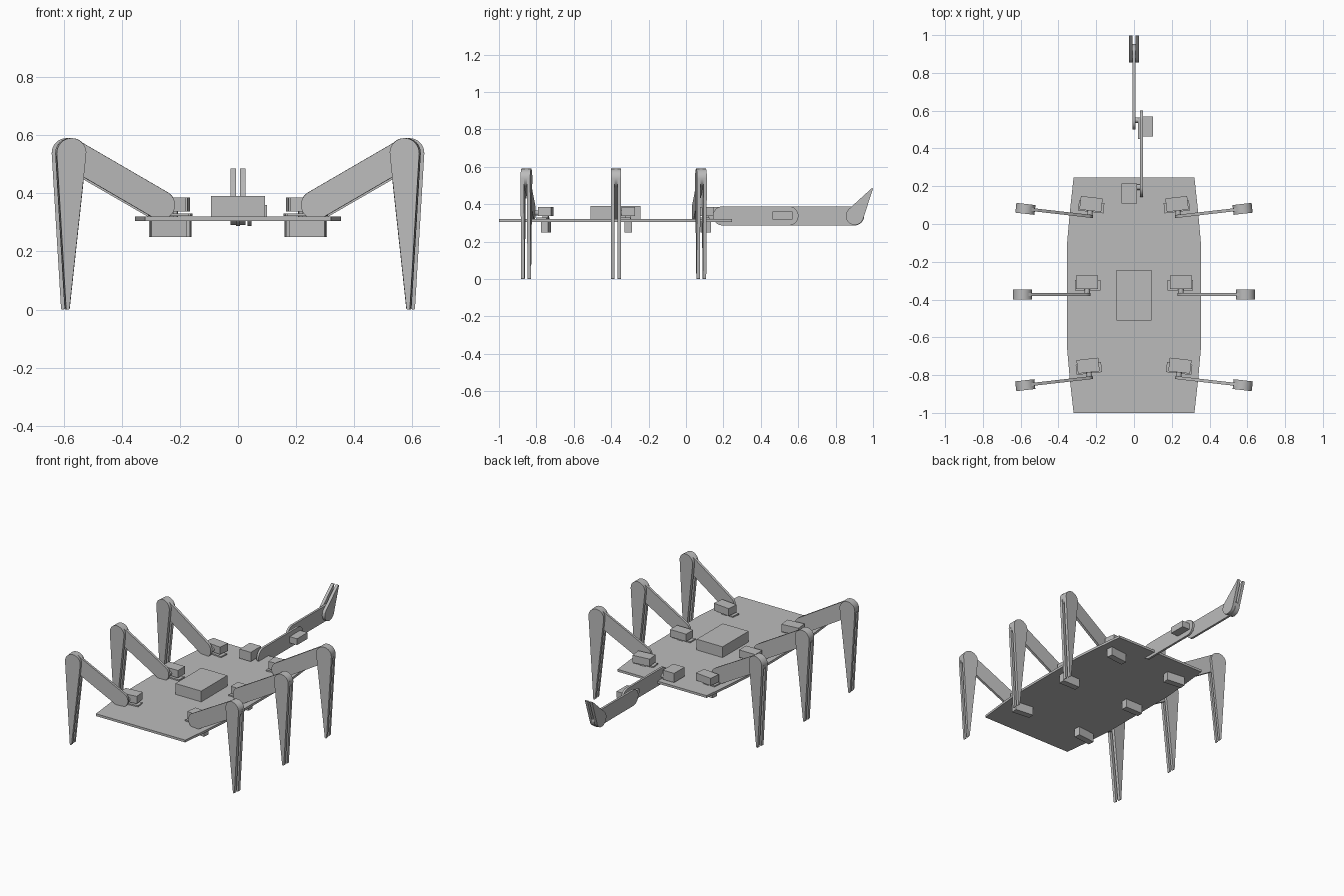
import bpy, bmesh, math
from mathutils import Matrix, Vector

cube = bpy.data.objects.get("Cube")
if cube:
    bpy.data.objects.remove(cube, do_unlink=True)

GREY = (0.5, 0.5, 0.5, 1)
mat = bpy.data.materials.new("plain grey")
mat.use_nodes = True
mat.diffuse_color = GREY
mat.node_tree.nodes["Principled BSDF"].inputs["Base Color"].default_value = GREY


def finish(name, bm, frame):
    bmesh.ops.transform(bm, matrix=frame, verts=bm.verts)
    bmesh.ops.recalc_face_normals(bm, faces=bm.faces)
    mesh = bpy.data.meshes.new(name)
    bm.to_mesh(mesh)
    bm.free()
    mesh.materials.append(mat)
    obj = bpy.data.objects.new(name, mesh)
    bpy.context.collection.objects.link(obj)
    bpy.ops.object.select_all(action='DESELECT')
    obj.select_set(True)
    bpy.context.view_layer.objects.active = obj
    bpy.ops.object.shade_smooth_by_angle(angle=math.radians(30))
    return obj


def prism(name, points, depth, frame=Matrix()):
    """Extrude a closed outline along a depth vector."""
    bm = bmesh.new()
    face = bm.faces.new([bm.verts.new(p) for p in points])
    new = bmesh.ops.extrude_face_region(bm, geom=[face])["geom"]
    verts = [v for v in new if isinstance(v, bmesh.types.BMVert)]
    bmesh.ops.translate(bm, vec=depth, verts=verts)
    return finish(name, bm, frame)


def box(name, lo, hi, frame=Matrix()):
    pts = [(lo[0], lo[1], lo[2]), (hi[0], lo[1], lo[2]),
           (hi[0], hi[1], lo[2]), (lo[0], hi[1], lo[2])]
    return prism(name, pts, (0, 0, hi[2] - lo[2]), frame)


def link(name, a, ra, b, rb, y0, y1, frame=Matrix()):
    """Flat bar in the XZ plane with a round end at a and at b."""
    dx, dz = b[0] - a[0], b[1] - a[1]
    ang = math.atan2(dz, dx)
    phi = math.acos((ra - rb) / math.hypot(dx, dz))
    pts = []
    for (cx, cz), r, start, sweep in ((a, ra, ang + phi, 2 * math.pi - 2 * phi),
                                      (b, rb, ang - phi, 2 * phi)):
        for i in range(17):
            t = start + sweep * i / 16
            pts.append((cx + r * math.cos(t), y0, cz + r * math.sin(t)))
    return prism(name, pts, (0, y1 - y0, 0), frame)


def disc(name, c, r, y0, y1, frame=Matrix()):
    pts = [(c[0] + r * math.cos(t * math.pi / 16), y0, c[1] + r * math.sin(t * math.pi / 16))
           for t in range(32)]
    return prism(name, pts, (0, y1 - y0, 0), frame)


# Body plate with slightly bowed sides, and the control box
side = [(0.32, -1.0), (0.34, -0.82), (0.355, -0.65), (0.355, -0.11), (0.34, 0.06), (0.32, 0.245)]
outline = side + [(-x, y) for x, y in reversed(side)]
prism("body_plate", [(x, y, 0.305) for x, y in outline], (0, 0, 0.015))
box("control_box", (-0.093, -0.51, 0.32), (0.093, -0.243, 0.39))

# Legs, each built around its hip motor and turned about it
HIP, KNEE, FOOT = (0.032, 0.36), (0.342, 0.539), (0.355, 0.006)
for place, x, y, turn in (("front", 0.243, -0.75, -6.5),
                          ("middle", 0.248, -0.309, 0),
                          ("rear", 0.2275, 0.106, 6.5)):
    for hand, sign in (("left", 1), ("right", -1)):
        f = (Matrix.Diagonal((sign, 1, 1, 1)) @ Matrix.Translation((x, y, 0))
             @ Matrix.Rotation(math.radians(turn), 4, 'Z'))
        tag = f"{place}_{hand}_"
        box(tag + "hip_motor", (-0.058, -0.036, 0.337), (0.058, 0.036, 0.385), f)
        box(tag + "hip_bracket", (-0.07, -0.042, 0.322), (0.065, 0.012, 0.33), f)
        disc(tag + "hip_pivot", (0, 0.354), 0.014, -0.058, -0.03, f)
        box(tag + "turn_motor", (-0.065, -0.02, 0.25), (0.058, 0.02, 0.305), f)
        box(tag + "turn_shaft", (-0.02, -0.015, 0.31), (0.02, 0.015, 0.34), f)
        link(tag + "upper_leg", HIP, 0.05, KNEE, 0.05, -0.073, -0.057, f)
        disc(tag + "knee_spacer", KNEE, 0.051, -0.073, -0.057, f)
        for part, y0, y1 in (("outer", -0.091, -0.073), ("inner", -0.057, -0.039)):
            link(tag + part + "_shin", KNEE, 0.051, FOOT, 0.006, y0, y1, f)

# Tail arm, laid out along local x and turned to run toward the back
f = Matrix.Rotation(math.radians(90), 4, 'Z')
Z = 0.338
ROOT, ELBOW, WRIST, TIP = (0.195, Z), (0.55, Z), (0.902, Z), (0.995, 0.482)
box("tail_root_motor", (0.108, -0.016, 0.325), (0.215, 0.065, 0.385), f)
disc("tail_root_pivot", ROOT, 0.014, -0.032, -0.01, f)
link("tail_lower_arm", ROOT, 0.051, ELBOW, 0.051, -0.047, -0.033, f)
box("tail_elbow_motor", (0.463, -0.1, 0.319), (0.57, -0.045, 0.36), f)
box("tail_elbow_bracket", (0.45, -0.034, 0.325), (0.565, -0.02, 0.352), f)
disc("tail_elbow_pivot", ELBOW, 0.014, -0.034, -0.005, f)
link("tail_upper_arm", ELBOW, 0.051, WRIST, 0.051, -0.007, 0.007, f)
for hand, y0, y1 in (("left", -0.026, -0.007), ("right", 0.007, 0.026)):
    link("tail_claw_" + hand, WRIST, 0.048, TIP, 0.004, y0, y1, f)
